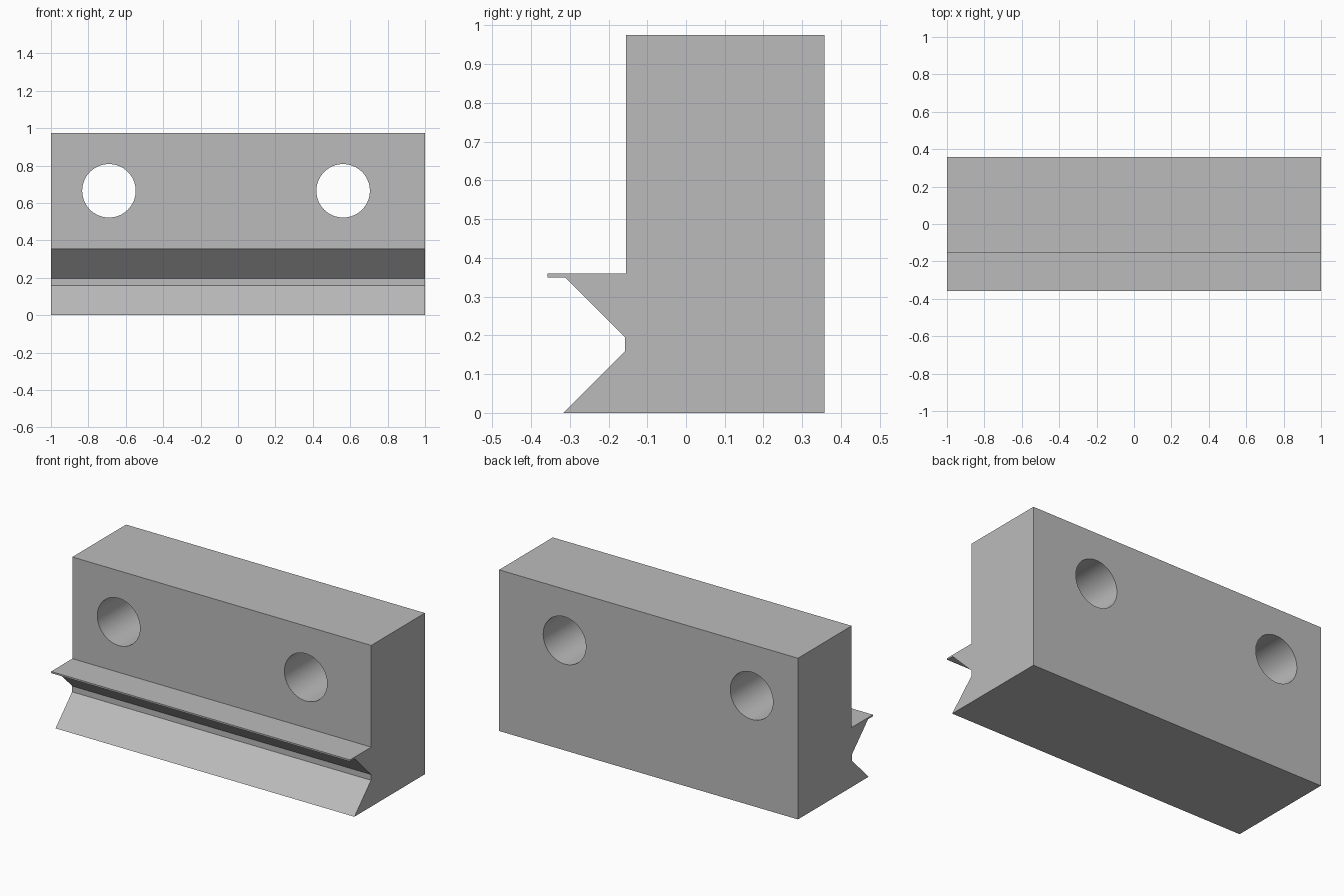
import bpy, bmesh
from math import pi
from mathutils import Matrix

cube = bpy.data.objects.get("Cube")
if cube:
    bpy.data.objects.remove(cube, do_unlink=True)

grey = bpy.data.materials.new("plain grey")
grey.use_nodes = True
colour = (0.5, 0.5, 0.5, 1)
grey.diffuse_color = colour
grey.node_tree.nodes["Principled BSDF"].inputs["Base Color"].default_value = colour


def make_object(name, bm):
    bmesh.ops.recalc_face_normals(bm, faces=bm.faces)
    mesh = bpy.data.meshes.new(name)
    bm.to_mesh(mesh)
    bm.free()
    mesh.materials.append(grey)
    obj = bpy.data.objects.new(name, mesh)
    bpy.context.collection.objects.link(obj)
    return obj


# Jaw block: side profile (y, z) with lip and V groove, extruded along x
profile = [(0.358, 0), (0.358, 0.975), (-0.155, 0.975), (-0.155, 0.36),
           (-0.358, 0.36), (-0.358, 0.35), (-0.312, 0.35),
           (-0.157, 0.195), (-0.157, 0.16), (-0.316, 0)]
bm = bmesh.new()
face = bm.faces.new([bm.verts.new((-1, y, z)) for y, z in profile])
side = bmesh.ops.extrude_face_region(bm, geom=[face])["geom"]
bmesh.ops.translate(bm, vec=(2, 0, 0),
                    verts=[v for v in side if isinstance(v, bmesh.types.BMVert)])
block = make_object("jaw_block", bm)

# Bolt holes through the block, front to back
bm = bmesh.new()
for x in (-0.69, 0.562):
    bmesh.ops.create_cone(bm, cap_ends=True, segments=64, radius1=0.143,
                          radius2=0.143, depth=2,
                          matrix=Matrix.Translation((x, 0, 0.665)) @ Matrix.Rotation(pi / 2, 4, "X"))
cutter = make_object("hole_cutter", bm)
cutter.hide_render = True

cut = block.modifiers.new("bolt_holes", "BOOLEAN")
cut.operation = "DIFFERENCE"
cut.solver = "EXACT"
cut.object = cutter

bpy.ops.object.select_all(action="DESELECT")
block.select_set(True)
bpy.context.view_layer.objects.active = block
bpy.ops.object.modifier_apply(modifier=cut.name)
bpy.data.objects.remove(cutter, do_unlink=True)
bpy.ops.object.shade_smooth_by_angle(angle=pi / 6)
